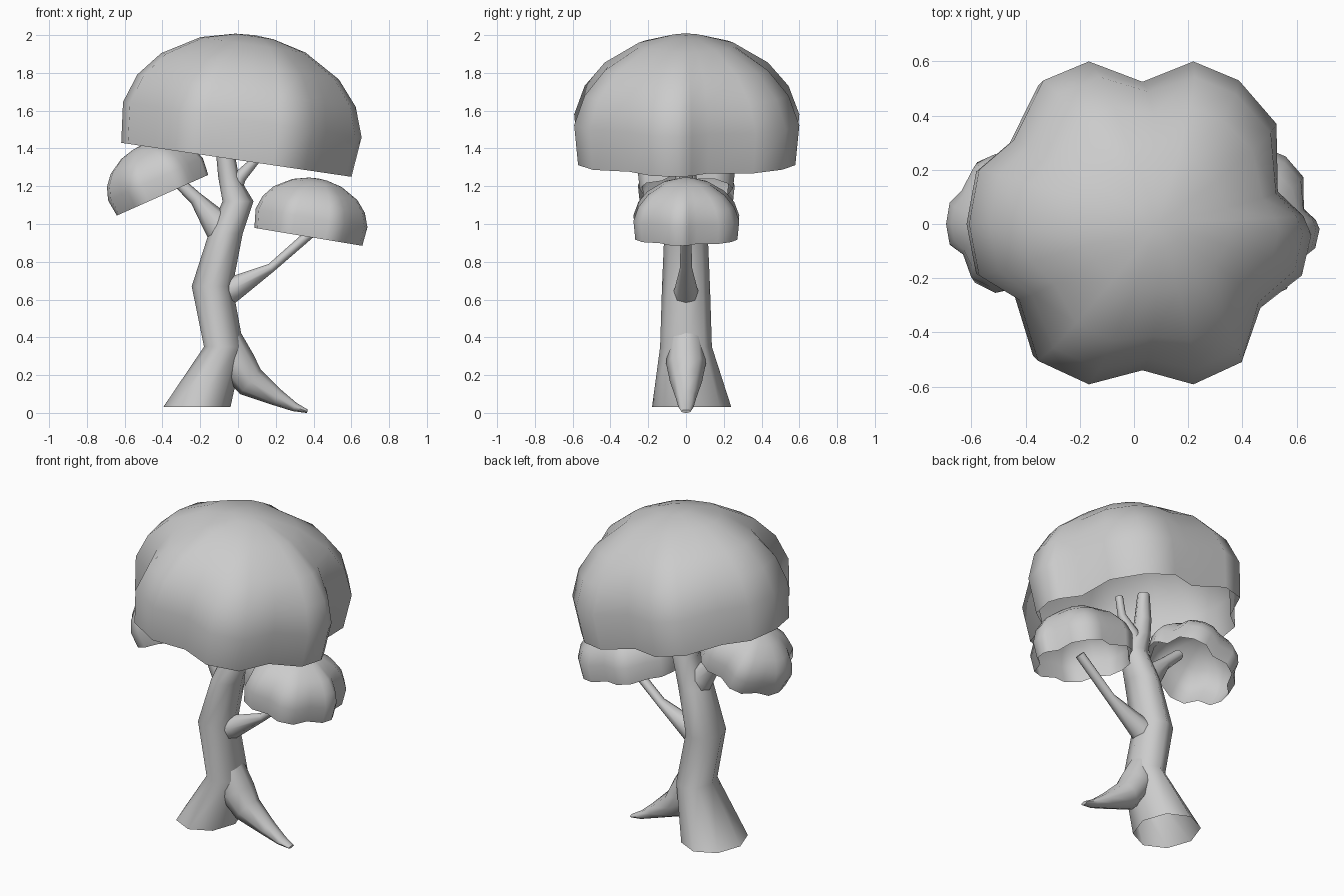
import bpy, bmesh, math
from mathutils import Vector, Matrix

if "Cube" in bpy.data.objects:
    bpy.data.objects.remove(bpy.data.objects["Cube"])


def finish(bm, name, angle):
    bmesh.ops.recalc_face_normals(bm, faces=bm.faces)
    me = bpy.data.meshes.new(name)
    bm.to_mesh(me)
    bm.free()
    ob = bpy.data.objects.new(name, me)
    bpy.context.collection.objects.link(ob)
    bpy.ops.object.select_all(action='DESELECT')
    ob.select_set(True)
    bpy.context.view_layer.objects.active = ob
    bpy.ops.object.shade_smooth_by_angle(angle=math.radians(angle))
    return ob


def bridge(bm, rings):
    for a, b in zip(rings, rings[1:]):
        n = len(a)
        for i in range(n):
            j = (i + 1) % n
            bm.faces.new((a[i], a[j], b[j], b[i]))


def limb(name, stations, sides=8, level=False, cap=True):
    """Loft of ellipses in the xz plane: (x, z, radius in plane, radius in y)."""
    bm = bmesh.new()
    pts = [Vector((s[0], 0, s[1])) for s in stations]
    rings = []
    for k, (x, z, r, ry) in enumerate(stations):
        t = (pts[min(k + 1, len(pts) - 1)] - pts[max(k - 1, 0)]).normalized()
        side = Vector((1, 0, 0)) if level else Vector((t.z, 0, -t.x))
        ring = []
        for i in range(sides):
            a = 2 * math.pi * i / sides
            ring.append(bm.verts.new(pts[k] + side * r * math.cos(a)
                                     + Vector((0, ry * math.sin(a), 0))))
        rings.append(ring)
    bridge(bm, rings)
    if cap:
        bm.faces.new(rings[-1])
    return finish(bm, name, 60)


# Lobed canopy outline, counter-clockwise from above
OUTLINE = [(.64, -.04), (.61, .03), (.515, .12), (.51, .37), (.37, .53), (.2, .6),
           (.01, .525), (-.19, .6), (-.36, .53), (-.47, .31), (-.6, .2), (-.637, 0),
           (-.6, -.19), (-.45, -.28), (-.38, -.505), (-.19, -.592), (.01, -.54),
           (.2, -.592), (.38, -.51), (.45, -.31), (.605, -.19)]
# Dome profile: relative radius, height, how far lobes melt into an ellipse
DOME = [(.965, 0, 0), (1, .215, 0), (.915, .37, .15), (.745, .50, .4),
        (.44, .615, .7), (.16, .66, 1)]


def canopy(name, x, z, scale, tilt):
    """Open shell standing on a tilted rim."""
    bm = bmesh.new()
    rings = []
    for r, h, melt in DOME:
        ring = []
        for u, v in OUTLINE:
            a = math.atan2(v / .6, u / .64)
            eu, ev = .64 * math.cos(a), .58 * math.sin(a)
            ring.append(bm.verts.new((r * (u + (eu - u) * melt),
                                      r * (v + (ev - v) * melt), h)))
        rings.append(ring)
    bridge(bm, rings)
    top = bm.verts.new((0, 0, .667))
    last = rings[-1]
    for i in range(len(last)):
        bm.faces.new((last[i], last[(i + 1) % len(last)], top))
    bm.transform(Matrix.Translation((x, 0, z))
                 @ Matrix.Rotation(math.radians(tilt), 4, 'Y')
                 @ Matrix.Scale(scale, 4))
    return finish(bm, name, 60)


# Leaf canopies
canopy("main_canopy", -.01, 1.34, 1.0, 8.4)
canopy("right_canopy", .372, .932, .47, 9.4)
canopy("left_canopy", -.40, 1.152, .43, -24)

# Trunk with flared foot
trunk = limb("trunk", [(-.218, .03, .178, .21), (-.075, .35, .105, .137),
                       (-.137, .67, .108, .127), (-.065, .95, .09, .115),
                       (0, 1.12, .082, .08), (-.05, 1.25, .055, .055),
                       (-.065, 1.36, .05, .048), (-.07, 1.53, .035, .035)], level=True)
for v in trunk.data.vertices[:8]:
    v.co.y += .03

# Root reaching to the right
limb("root", [(-.085, .46, .07, .085), (-.005, .26, .10, .105), (.065, .165, .085, .085),
              (.21, .08, .045, .055), (.30, .031, .024, .04), (.368, .008, .009, .025)])

# Branches
limb("right_branch", [(-.12, .61, .09, .08), (-.02, .66, .065, .06),
                      (.175, .768, .024, .032), (.40, .965, .026, .028)])
limb("left_branch", [(-.05, .93, .10, .09), (-.12, 1.01, .075, .065),
                     (-.222, 1.135, .036, .036), (-.33, 1.235, .03, .03)])
limb("upper_twig", [(-.03, 1.16, .045, .045), (.01, 1.25, .035, .035),
                    (.09, 1.335, .024, .024), (.11, 1.45, .022, .022)])
